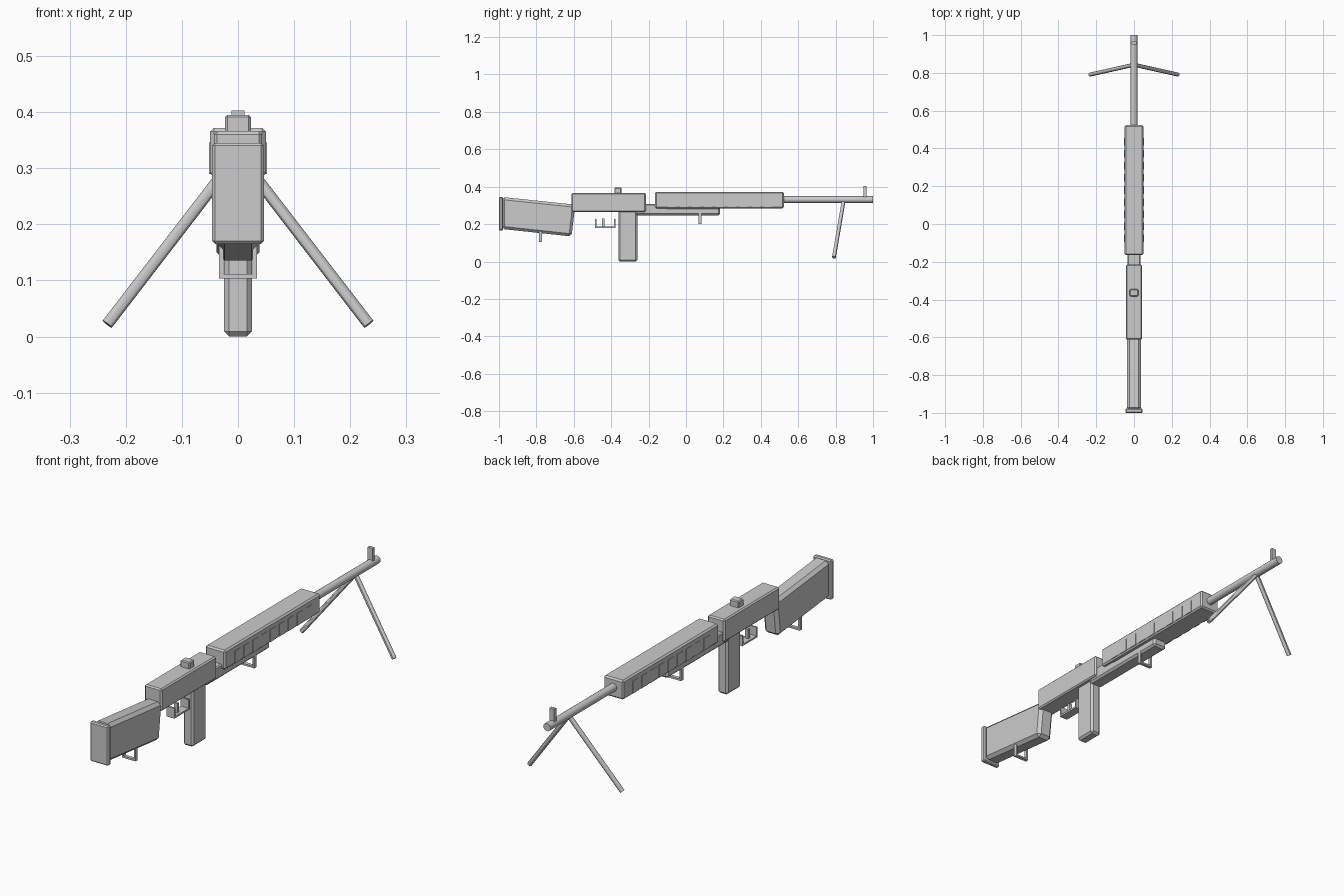
import bpy, bmesh
from mathutils import Vector

if "Cube" in bpy.data.objects:
    bpy.data.objects.remove(bpy.data.objects["Cube"])


def finish(name, bm, chamfer=0.0):
    if chamfer:
        bmesh.ops.bevel(bm, geom=bm.edges[:], offset=chamfer, segments=1,
                        affect='EDGES', profile=0.5)
    bmesh.ops.recalc_face_normals(bm, faces=bm.faces[:])
    me = bpy.data.meshes.new(name)
    bm.to_mesh(me)
    bm.free()
    ob = bpy.data.objects.new(name, me)
    bpy.context.collection.objects.link(ob)
    return ob


def box(name, x, y, z, chamfer=0.0):
    """Box from (min, max) ranges; a single x means a symmetric half-width."""
    x = x if isinstance(x, tuple) else (-x, x)
    bm = bmesh.new()
    bmesh.ops.create_cube(bm, size=1)
    for v in bm.verts:
        v.co = [r[0] if c < 0 else r[1] for c, r in zip(v.co, (x, y, z))]
    return finish(name, bm, chamfer)


def side_profile(name, half, points, chamfer):
    """Extrude a y-z outline across x."""
    bm = bmesh.new()
    face = bm.faces.new([bm.verts.new((-half, y, z)) for y, z in points])
    ext = bmesh.ops.extrude_face_region(bm, geom=[face])
    for v in ext['geom']:
        if isinstance(v, bmesh.types.BMVert):
            v.co.x = half
    return finish(name, bm, chamfer)


def rod(name, a, b, r, sides=16):
    a, b = Vector(a), Vector(b)
    bpy.ops.mesh.primitive_cylinder_add(vertices=sides, radius=r, depth=(b - a).length,
                                        location=(a + b) / 2)
    ob = bpy.context.object
    ob.name = ob.data.name = name
    ob.rotation_euler = (b - a).to_track_quat('Z', 'Y').to_euler()
    bpy.ops.object.shade_smooth_by_angle()


def sling_loop(name, y, z0, z1):
    t = 0.008
    box(name + "_bar", 0.034, (y - t, y + t), (z0, z0 + t))
    for side, s in (("left", -1), ("right", 1)):
        box(f"{name}_{side}_post", tuple(sorted((s * 0.034, s * 0.026))),
            (y - t, y + t), (z0, z1))


# Stock and butt plate
side_profile("stock", 0.038, [(-0.985, 0.345), (-0.592, 0.304),
                              (-0.612, 0.134), (-0.985, 0.174)], 0.014)
box("butt_plate", 0.046, (-1.0, -0.978), (0.165, 0.345), 0.005)

# Receiver, handguard and lower rail
box("receiver", 0.043, (-0.612, -0.215), (0.264, 0.366), 0.006)
box("handguard", 0.05, (-0.165, 0.523), (0.284, 0.372), 0.007)
box("receiver_bridge", 0.034, (-0.25, -0.1), (0.262, 0.308), 0.005)
box("lower_rail", 0.034, (-0.27, 0.182), (0.247, 0.29), 0.009)

# Handguard vent plates
for i in range(9):
    y = -0.096 + i * 0.064
    for side, s in (("left", -1), ("right", 1)):
        box(f"vent_{side}_{i}", tuple(sorted((s * 0.045, s * 0.052))),
            (y, y + 0.04), (0.29, 0.346))

# Barrel with sights
rod("barrel", (0, 0.5, 0.331), (0, 1.0, 0.331), 0.018)
box("front_sight", 0.012, (0.95, 0.965), (0.335, 0.403))
box("rear_sight", 0.023, (-0.383, -0.345), (0.36, 0.395), 0.004)

# Magazine
box("magazine", 0.025, (-0.362, -0.26), (0.0, 0.28), 0.009)

# Trigger and guard
box("guard_bar", 0.02, (-0.486, -0.376), (0.179, 0.187))
box("guard_rear", 0.02, (-0.486, -0.478), (0.179, 0.226))
box("guard_front", 0.02, (-0.384, -0.376), (0.179, 0.226))
box("trigger", 0.008, (-0.448, -0.436), (0.185, 0.23))

# Sling loops
sling_loop("rear_loop", -0.778, 0.103, 0.165)
sling_loop("front_loop", 0.076, 0.2, 0.262)

# Bipod
for side, s in (("left", -1), ("right", 1)):
    rod(f"bipod_leg_{side}", (0, 0.843, 0.325), (s * 0.233, 0.791, 0.022), 0.0105, 12)
